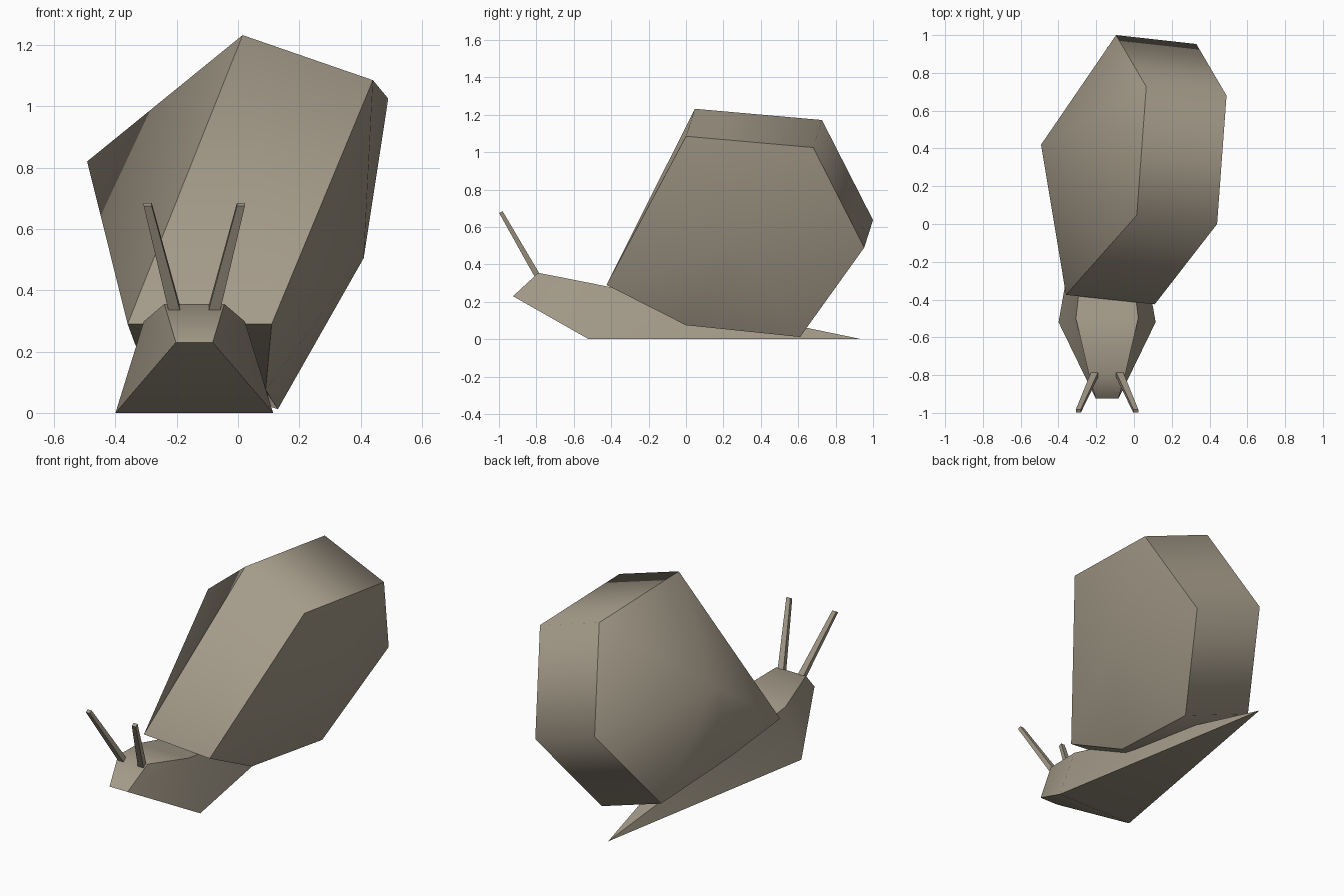
import bpy, bmesh, math
from mathutils import Vector

if "Cube" in bpy.data.objects:
    bpy.data.objects.remove(bpy.data.objects["Cube"])

MID = -0.1425  # the body's own plane of symmetry

mat = bpy.data.materials.new("warm grey")
mat.diffuse_color = (0.37, 0.325, 0.25, 1)
mat.use_nodes = True
mat.node_tree.nodes["Principled BSDF"].inputs["Base Color"].default_value = mat.diffuse_color


def make(name, verts, faces, sharp=(), angle=60):
    """Mesh object, smooth below the angle, with extra forced sharp edges."""
    bm = bmesh.new()
    vs = [bm.verts.new(v) for v in verts]
    for f in faces:
        bm.faces.new([vs[i] for i in f])
    bmesh.ops.recalc_face_normals(bm, faces=bm.faces)
    forced = {frozenset(e) for e in sharp}
    bm.verts.index_update()
    for f in bm.faces:
        f.smooth = True
    for e in bm.edges:
        key = frozenset(v.index for v in e.verts)
        e.smooth = key not in forced and e.calc_face_angle(0) < math.radians(angle)
    me = bpy.data.meshes.new(name)
    bm.to_mesh(me)
    bm.free()
    me.materials.append(mat)
    ob = bpy.data.objects.new(name, me)
    bpy.context.collection.objects.link(ob)
    return ob


# Shell: tilted six-sided drum with a shallow and a tall conical side
right = [(0.11, -0.425, 0.29), (0.44, 0.0, 1.085), (0.49, 0.68, 1.025),
         (0.33, 0.953, 0.49), (0.13, 0.61, 0.012), (0.09, 0.0, 0.075)]
axis = Vector((-0.425, 0.047, 0.147))
left = [Vector(p) + axis for p in right]
left[0] = Vector((-0.36, -0.375, 0.29))
verts = right + left + [(0.41, 0.29, 0.505), (-0.492, 0.42, 0.82)]
faces, sharp = [], [(0, 6)]
for i in range(6):
    j = (i + 1) % 6
    faces += [(i, j, j + 6, i + 6), (j, i, 12), (i + 6, j + 6, 13)]
    sharp += [(i, j), (i + 6, j + 6)]
make("shell", verts, faces, sharp, 89)

# Body: wedge foot with a pointed tail and a lifted head
half = [(0.06, -0.925, 0.23), (0.098, -0.79, 0.355),
        (0.165, -0.50, 0.298), (0.257, -0.52, 0.0)]
verts = [(MID + s * x, y, z) for s in (1, -1) for x, y, z in half]
verts.append((MID, 0.94, 0.0))
faces = [(0, 1, 5, 4), (1, 2, 6, 5), (2, 8, 6), (0, 4, 7, 3), (3, 7, 8)]
for k in (0, 4):
    faces += [(k, k + 3, k + 2, k + 1), (k + 2, k + 3, 8)]
make("body", verts, faces)

# Eye stalks: thin tapered square rods
for side, s in (("left", -1), ("right", 1)):
    verts = []
    for cx, cy, cz, r in ((0.065, -0.795, 0.34, 0.019), (0.152, -0.99, 0.68, 0.013)):
        for dx, dy, dz in ((-1, -0.7, -0.4), (1, -0.7, -0.4), (1, 0.7, 0.4), (-1, 0.7, 0.4)):
            verts.append((MID + s * (cx + dx * r), cy + dy * r, cz + dz * r))
    faces = [(0, 1, 2, 3), (4, 5, 6, 7)]
    faces += [(i, (i + 1) % 4, (i + 1) % 4 + 4, i + 4) for i in range(4)]
    make(side + "_eye_stalk", verts, faces)
